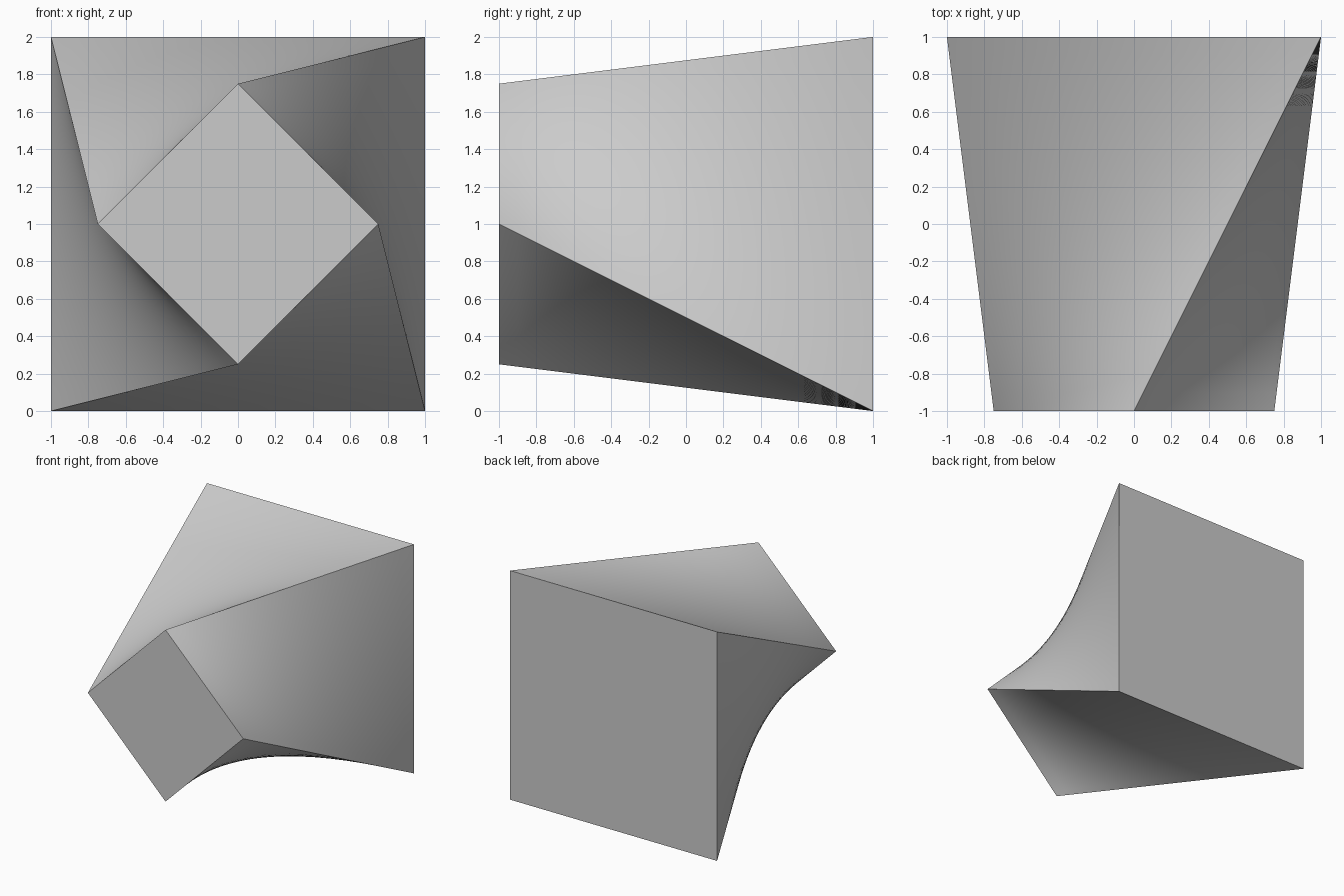
import bpy, bmesh
from mathutils import Vector

if "Cube" in bpy.data.objects:
    bpy.data.objects.remove(bpy.data.objects["Cube"])

STEPS = 20  # divisions along the length and along each side

# Matching corners of the back square and the diamond at the front
back = [Vector(p) for p in ((-1, 1, 2), (1, 1, 2), (1, 1, 0), (-1, 1, 0))]
front = [Vector(p) for p in ((-0.75, -1, 1), (0, -1, 1.75), (0.75, -1, 1), (0, -1, 0.25))]


def ring(bm, t):
    """One four-sided section, t = 0 at the back and 1 at the front."""
    corners = [b.lerp(f, t) for b, f in zip(back, front)]
    return [bm.verts.new(corners[k].lerp(corners[(k + 1) % 4], i / STEPS))
            for k in range(4) for i in range(STEPS)]


bm = bmesh.new()
rings = [ring(bm, j / STEPS) for j in range(STEPS + 1)]

# Twisted side walls
for a, b in zip(rings, rings[1:]):
    for i in range(len(a)):
        n = (i + 1) % len(a)
        bm.faces.new((a[i], a[n], b[n], b[i]))

# Flat end caps
bm.faces.new(rings[0])
bm.faces.new(rings[-1])
bmesh.ops.recalc_face_normals(bm, faces=bm.faces[:])

mesh = bpy.data.meshes.new("twisted_block")
bm.to_mesh(mesh)
bm.free()
block = bpy.data.objects.new("twisted_block", mesh)
bpy.context.collection.objects.link(block)

# Smooth walls with crisp ridges
bpy.context.view_layer.objects.active = block
block.select_set(True)
bpy.ops.object.shade_smooth_by_angle(angle=0.7)
